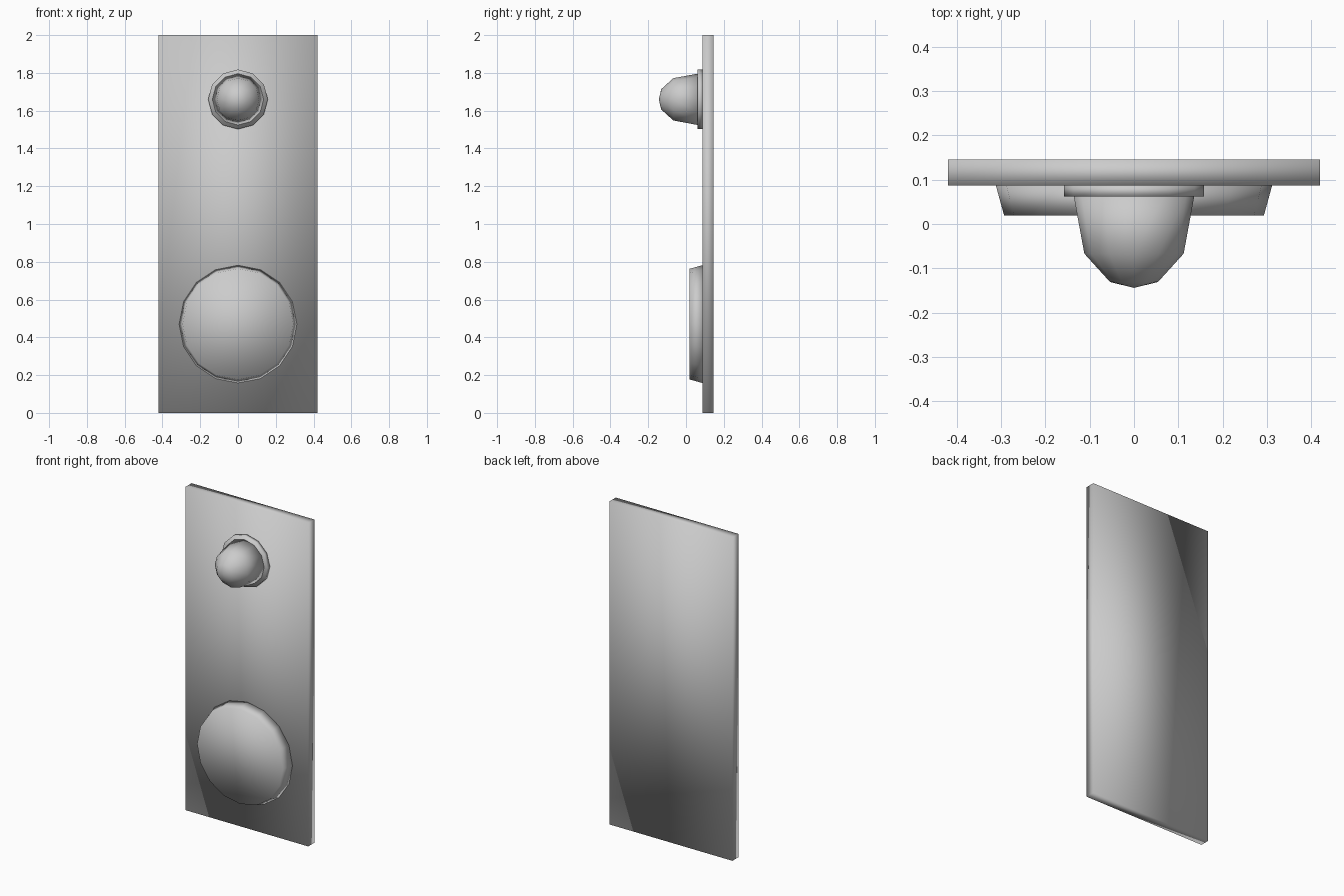
import bpy, bmesh
from math import cos, sin, tau

if "Cube" in bpy.data.objects:
    bpy.data.objects.remove(bpy.data.objects["Cube"])


def finish(name, bm):
    bmesh.ops.recalc_face_normals(bm, faces=bm.faces)
    mesh = bpy.data.meshes.new(name)
    bm.to_mesh(mesh)
    bm.free()
    mesh.shade_smooth()
    obj = bpy.data.objects.new(name, mesh)
    bpy.context.collection.objects.link(obj)
    return obj


def box(name, x, y0, y1, z0, z1):
    bm = bmesh.new()
    bmesh.ops.create_cube(bm, size=1)
    for v in bm.verts:
        v.co = (v.co.x * 2 * x, y1 if v.co.y > 0 else y0, z1 if v.co.z > 0 else z0)
    return finish(name, bm)


def turned(name, z, sides, profile, tip=None):
    """Stack of (radius, y) rings around the y axis, closed at the front by a flat cap or a tip."""
    bm = bmesh.new()
    rings = [[bm.verts.new((r * cos(tau * i / sides), y, z + r * sin(tau * i / sides)))
              for i in range(sides)] for r, y in profile]
    for a, b in zip(rings, rings[1:]):
        for i in range(sides):
            j = (i + 1) % sides
            bm.faces.new((a[i], a[j], b[j], b[i]))
    last = rings[-1]
    if tip is None:
        bm.faces.new(last)
    else:
        point = bm.verts.new((0, tip, z))
        for i in range(sides):
            bm.faces.new((last[i], last[(i + 1) % sides], point))
    # Outward normals: walls are open at the back, so close it too
    bm.faces.new(rings[0])
    return finish(name, bm)


# Flat backing panel
box("panel", 0.42, 0.087, 0.146, 0, 2)

# Large low disc with a tapered rim
turned("large_disc", 0.47, 16, [(0.312, 0.088), (0.293, 0.019)])

# Collar and rounded knob
turned("knob_collar", 1.66, 12, [(0.158, 0.088), (0.158, 0.062)])
turned("knob", 1.66, 12, [(0.136, 0.063), (0.112, -0.067), (0.054, -0.131)], tip=-0.144)
